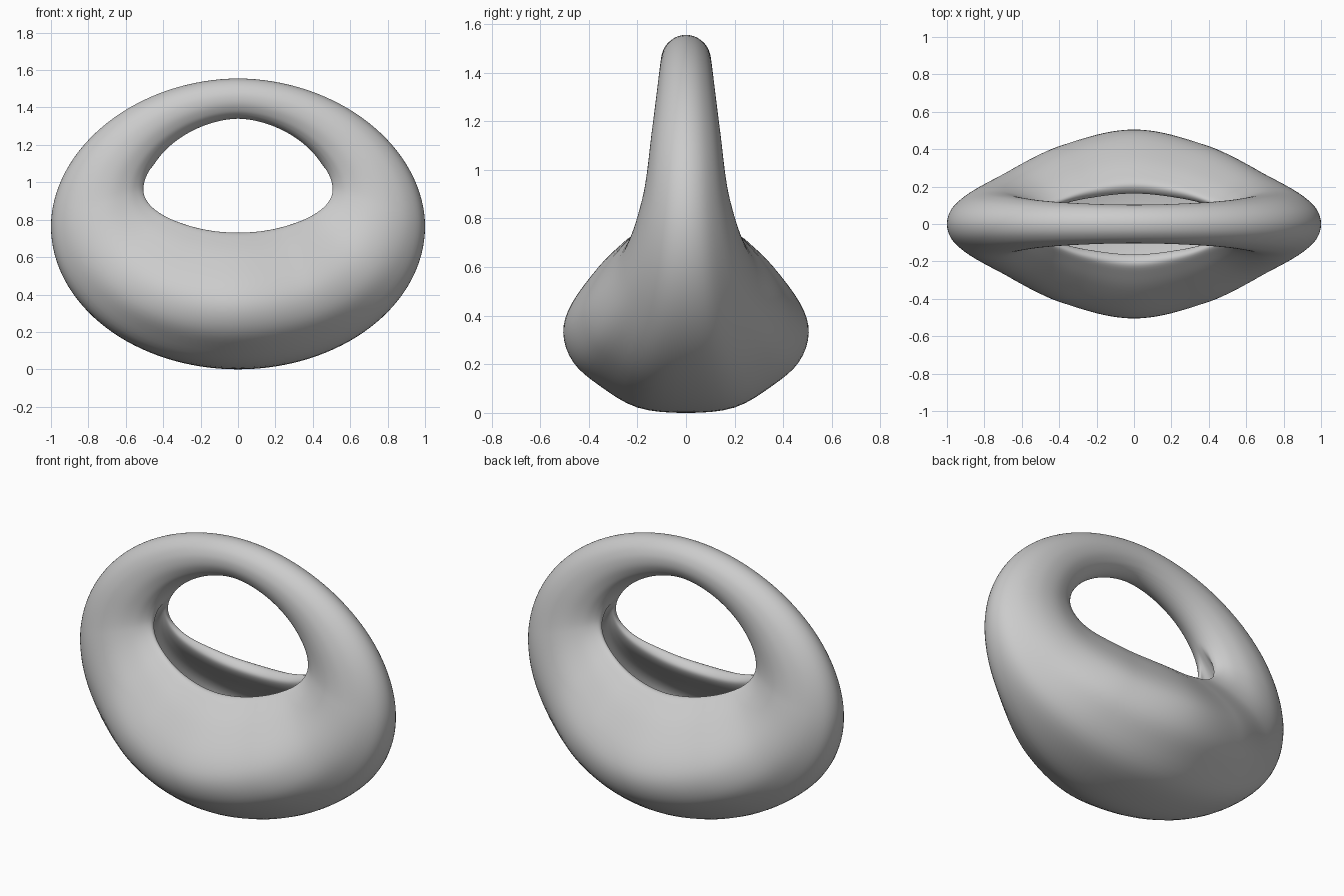
import bpy, bmesh, math

if "Cube" in bpy.data.objects:
    bpy.data.objects.remove(bpy.data.objects["Cube"])

N_RING = 128


def spline(a, b, c, d, t):
    return 0.5 * (2*b + (c - a)*t + (2*a - 5*b + 4*c - d)*t*t + (3*b - a - 3*c + d)*t**3)


def oval(t, a, cz, up, down, n):
    # oval outline in the xz plane with different top and bottom heights
    c, s = math.cos(t), math.sin(t)
    e = 2 / n if s > 0 else 1
    x = a * math.copysign(abs(c) ** e, c)
    return x, cz + (up * s ** e if s > 0 else -down * abs(s))


# half width of the ring from the bottom (-90 degrees) to the top, every 30 degrees
WIDTHS = [0.505, 0.42, 0.268, 0.182, 0.142, 0.114, 0.103]


def width(t):
    k = (math.degrees(math.asin(max(-1, min(1, math.sin(t))))) + 90) / 30
    i = min(int(k), 5)
    w = lambda j: WIDTHS[abs(j) if j <= 6 else 12 - j]
    return spline(w(i - 1), w(i), w(i + 1), w(i + 2), k - i)


# bottom half section (y, z): outer wall, rim, then the hollow inside
POUCH = [(0, 0), (.2, .022), (.36, .115), (.465, .21), (.505, .33), (.47, .45),
         (.36, .6), (.27, .69), (.215, .73), (.175, .715), (.165, .68), (.21, .61),
         (.32, .5), (.40, .37), (.36, .2), (.2, .11), (0, .09)]
# matching angles on the plain oval handle section
ANGLES = [0, 25, 50, 72, 90, 108, 128, 142, 152, 158, 162, 165, 168, 171, 174, 177, 180]


def section(t):
    # closed loop of (y, u), u = 0 on the outer outline and 1 on the hole outline
    deg = math.degrees(math.asin(max(-1, min(1, math.sin(t)))))
    d = max(0, min(1, (25 - deg) / 85))
    d = d * d * (3 - 2 * d)
    w = width(t)
    half = []
    for (py, pz), a in zip(POUCH, ANGLES):
        a = math.radians(a)
        y = (1 - d) * math.sin(a) + d * py / 0.505
        u = (1 - d) * (1 - math.cos(a)) / 2 + d * pz / 0.73
        half.append((y * w, u))
    loop = half + [(-y, u) for y, u in half[-2:0:-1]]
    n, out = len(loop), []
    for i in range(n):
        p = [loop[(i + k) % n] for k in (-1, 0, 1, 2)]
        for s in range(4):
            out.append([spline(*(q[c] for q in p), s / 4) for c in (0, 1)])
    return out


# pouch and handle in one smooth ring
bm = bmesh.new()
rings = []
for i in range(N_RING):
    t = 2 * math.pi * i / N_RING
    ox, oz = oval(t, 1.0, 0.765, 0.79, 0.765, 1.94)
    ix, iz = oval(t, 0.49, 0.97, 0.37, 0.24, 1.78)
    rings.append([bm.verts.new((ox + (ix - ox) * u, y, oz + (iz - oz) * u))
                  for y, u in section(t)])
for i in range(N_RING):
    a, b = rings[i], rings[(i + 1) % N_RING]
    for j in range(len(a)):
        k = (j + 1) % len(a)
        bm.faces.new((a[j], a[k], b[k], b[j]))
bmesh.ops.recalc_face_normals(bm, faces=bm.faces)
for f in bm.faces:
    f.smooth = True
mesh = bpy.data.meshes.new("pouch_with_handle")
bm.to_mesh(mesh)
bm.free()
bpy.context.collection.objects.link(bpy.data.objects.new("pouch_with_handle", mesh))
